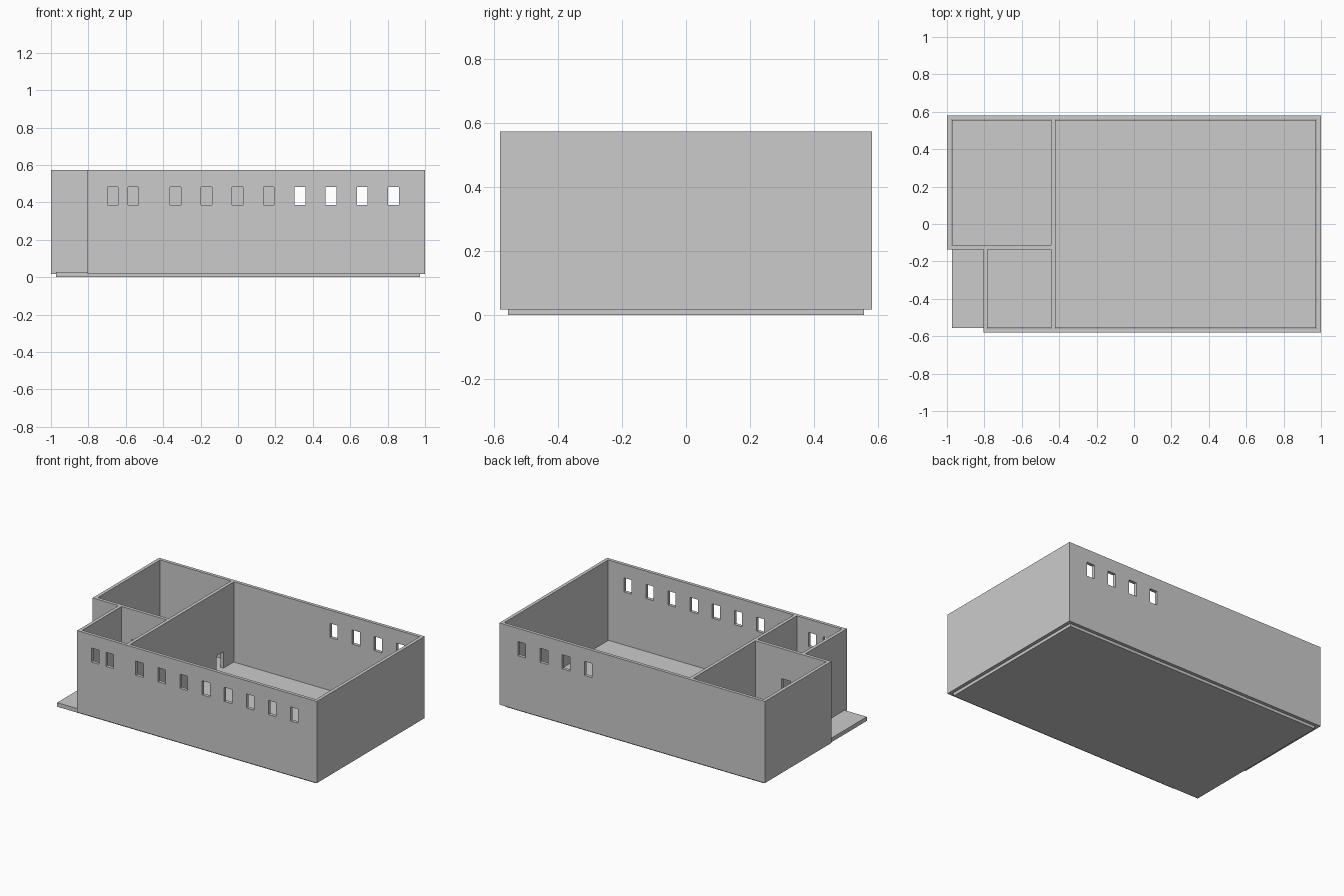
import bpy, bmesh

if "Cube" in bpy.data.objects:
    bpy.data.objects.remove(bpy.data.objects["Cube"])

FLOOR = 0.028            # top of the floor slab
BASE, TOP = 0.017, 0.573  # wall bottom and top


def make_boxes(name, boxes):
    """One object from boxes given as (x0, x1, y0, y1, z0, z1)."""
    bm = bmesh.new()
    for x0, x1, y0, y1, z0, z1 in boxes:
        verts = bmesh.ops.create_cube(bm, size=1)['verts']
        for v in verts:
            v.co.x = x1 if v.co.x > 0 else x0
            v.co.y = y1 if v.co.y > 0 else y0
            v.co.z = z1 if v.co.z > 0 else z0
    me = bpy.data.meshes.new(name)
    bm.to_mesh(me)
    bm.free()
    ob = bpy.data.objects.new(name, me)
    bpy.context.collection.objects.link(ob)
    return ob


def make_prism(name, outline, z0, z1):
    """Extrude a flat outline upwards."""
    bm = bmesh.new()
    face = bm.faces.new([bm.verts.new((x, y, z0)) for x, y in outline])
    ext = bmesh.ops.extrude_face_region(bm, geom=[face])['geom']
    for v in ext:
        if isinstance(v, bmesh.types.BMVert):
            v.co.z = z1
    bmesh.ops.recalc_face_normals(bm, faces=bm.faces)
    me = bpy.data.meshes.new(name)
    bm.to_mesh(me)
    bm.free()
    ob = bpy.data.objects.new(name, me)
    bpy.context.collection.objects.link(ob)
    return ob


def cut(target, cutter):
    """Subtract the cutter, then discard it."""
    cutter.hide_render = True
    mod = target.modifiers.new(cutter.name, 'BOOLEAN')
    mod.operation = 'DIFFERENCE'
    mod.solver = 'EXACT'
    mod.object = cutter
    bpy.context.view_layer.objects.active = target
    bpy.ops.object.modifier_apply(modifier=mod.name)
    bpy.data.objects.remove(cutter)


# Floor slab, reaching out under the porch corner
make_boxes("floor_slab", [(-0.973, 0.973, -0.555, 0.555, 0, FLOOR)])

# Building block with the notched porch corner
walls = make_prism("walls", [
    (-1, -0.135), (-0.805, -0.135), (-0.805, -0.58),
    (1, -0.58), (1, 0.58), (-1, 0.58)], BASE, TOP)

# Three rooms, open above and below
cut(walls, make_boxes("rooms", [
    (-0.977, -0.444, -0.112, 0.558, -1, 1),
    (-0.782, -0.444, -0.558, -0.135, -1, 1),
    (-0.421, 0.977, -0.558, 0.558, -1, 1)]))

# High windows along the front and back
front_x = [-0.67, -0.56] + [-0.335 + 0.1665 * i for i in range(8)]
back_x = front_x[-4:]
openings = [(x - 0.029, x + 0.029, y - 0.05, y + 0.05, 0.387, 0.483)
            for xs, y in ((front_x, -0.57), (back_x, 0.57)) for x in xs]

# Inner window between the small rooms, inner doorway, porch doorway
openings += [
    (-0.708, -0.642, -0.16, -0.08, 0.27, 0.368),
    (-0.47, -0.39, 0.37, 0.445, -0.1, 0.14),
    (-0.83, -0.76, -0.38, -0.305, -0.1, 0.14)]
cut(walls, make_boxes("openings", openings))
